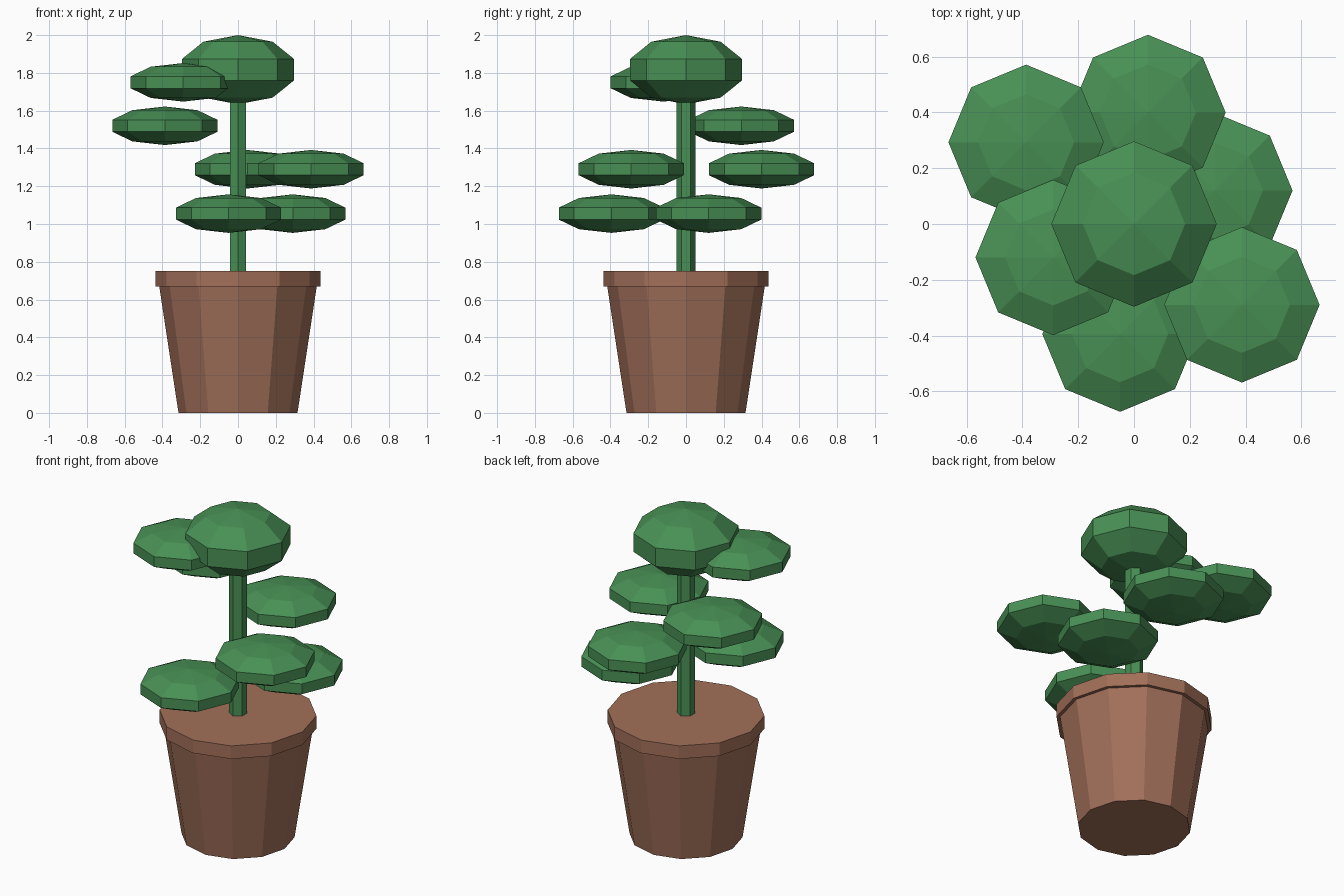
import bpy

if "Cube" in bpy.data.objects:
    bpy.data.objects.remove(bpy.data.objects["Cube"])


def material(name, color):
    m = bpy.data.materials.new(name)
    m.diffuse_color = (*color, 1)
    m.use_nodes = True
    m.node_tree.nodes["Principled BSDF"].inputs["Base Color"].default_value = m.diffuse_color
    return m


GREEN = material("leaf_green", (0.065, 0.28, 0.09))
BROWN = material("clay_brown", (0.36, 0.16, 0.10))


def finish(name, mat):
    obj = bpy.context.object
    obj.name = name
    obj.data.materials.append(mat)
    return obj


def frustum(name, sides, r_low, r_high, z0, z1, mat):
    bpy.ops.mesh.primitive_cone_add(vertices=sides, radius1=r_low, radius2=r_high,
                                    depth=z1 - z0, location=(0, 0, (z0 + z1) / 2))
    return finish(name, mat)


def leaf_blob(name, centre, radius, half_height):
    bpy.ops.mesh.primitive_uv_sphere_add(segments=8, ring_count=5, radius=1, location=centre)
    obj = finish(name, GREEN)
    obj.scale = (radius, radius, half_height)
    return obj


# Pot with rim and filled top
frustum("pot_body", 12, 0.315, 0.42, 0, 0.69, BROWN)
frustum("pot_rim", 12, 0.437, 0.437, 0.67, 0.75, BROWN)

# Hexagonal stem
frustum("stem", 6, 0.05, 0.05, 0.74, 1.80, GREEN)

# Crown and the flat leaf pads around the stem
leaf_blob("crown", (0, 0, 1.817), 0.312, 0.183)
pads = [(-0.05, -0.395, 1.055), (0.29, 0.12, 1.055),
        (0.387, -0.29, 1.29), (0.05, 0.4, 1.29),
        (-0.387, 0.293, 1.52), (-0.29, -0.12, 1.75)]
for i, centre in enumerate(pads, 1):
    leaf_blob(f"leaf_pad_{i}", centre, 0.293, 0.102)
